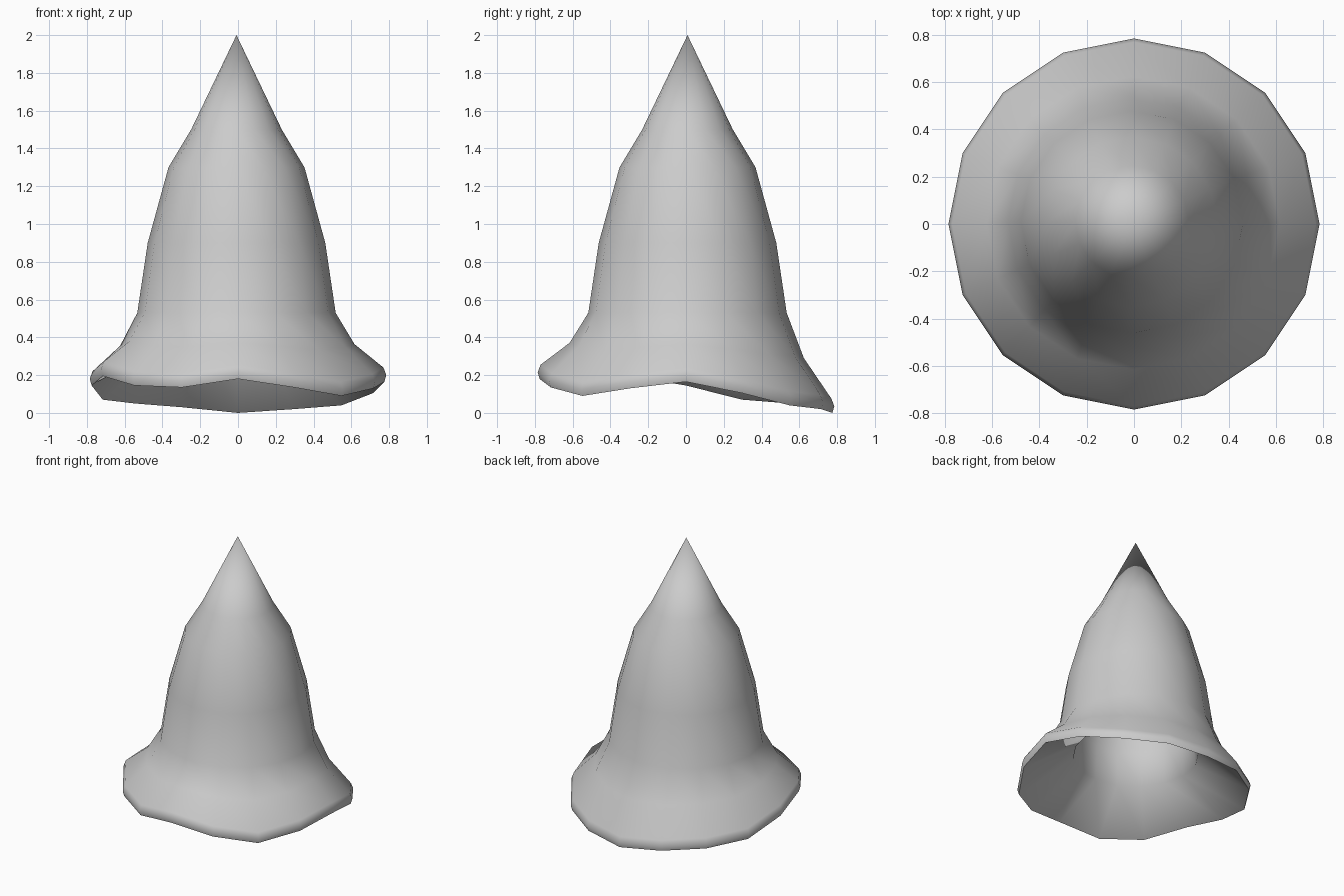
import bpy, bmesh, math

if "Cube" in bpy.data.objects:
    bpy.data.objects.remove(bpy.data.objects["Cube"])

N = 16
# bottom rim heights, counter-clockwise from +x (wavy brim)
WAVE = [0.165, 0.105, 0.04, 0.02, 0.0, 0.03, 0.05, 0.07,
        0.145, 0.195, 0.145, 0.135, 0.18, 0.135, 0.09, 0.13]

# (radius, base height, share of the brim wave, x/y shift of centre)
OUTER = [(0.24, 1.50, 0, 0.008), (0.36, 1.30, 0, 0.008), (0.47, 0.90, 0, 0.008),
         (0.525, 0.53, 0, 0.008), (0.62, 0.29, 0.45, 0.004),
         (0.77, 0.075, 1.0, 0), (0.785, 0.035, 1.0, 0), (0.775, 0.0, 1.0, 0)]
INNER = [(0.42, 0.34, 0.1, 0.008), (0.40, 0.60, 0, 0.008), (0.36, 0.92, 0, 0.008),
         (0.25, 1.28, 0, 0.008), (0.14, 1.48, 0, 0.008)]

bm = bmesh.new()


def ring(r, z, wave, shift):
    return [bm.verts.new((r * math.cos(2 * math.pi * i / N) - shift,
                          r * math.sin(2 * math.pi * i / N) + shift,
                          z + wave * WAVE[i])) for i in range(N)]


def cap(point, verts):
    for i in range(N):
        bm.faces.new((point, verts[i], verts[(i + 1) % N]))


# outer skin, rolled rim and inner lining as one continuous shell
rings = [ring(*p) for p in OUTER + INNER]
for a, b in zip(rings, rings[1:]):
    for i in range(N):
        j = (i + 1) % N
        bm.faces.new((a[i], b[i], b[j], a[j]))
cap(bm.verts.new((-0.008, 0.008, 2.0)), rings[0])
cap(bm.verts.new((-0.008, 0.008, 1.75)), rings[-1])
bmesh.ops.recalc_face_normals(bm, faces=bm.faces[:])

mesh = bpy.data.meshes.new("pointed_hat")
bm.to_mesh(mesh)
bm.free()
hat = bpy.data.objects.new("pointed_hat", mesh)
bpy.context.collection.objects.link(hat)

# smooth shading, sharp only at the rim edge
bpy.context.view_layer.objects.active = hat
hat.select_set(True)
bpy.ops.object.shade_smooth_by_angle(angle=math.radians(60))
